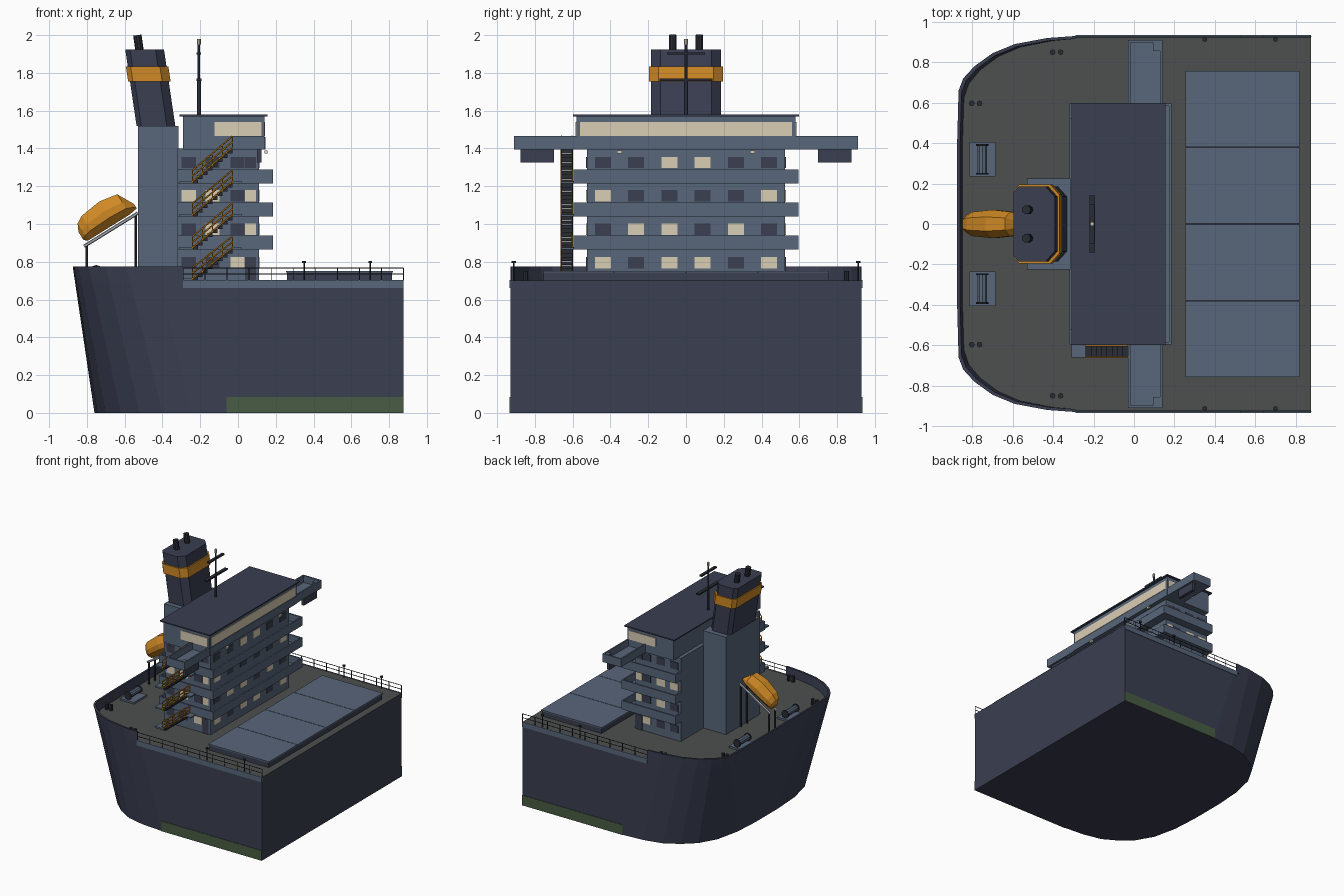
import bpy, bmesh
from mathutils import Vector, Matrix

cube = bpy.data.objects.get("Cube")
if cube:
    bpy.data.objects.remove(cube, do_unlink=True)


def material(name, r, g, b):
    m = bpy.data.materials.new(name)
    m.use_nodes = True
    m.diffuse_color = (r, g, b, 1)
    m.node_tree.nodes["Principled BSDF"].inputs["Base Color"].default_value = (r, g, b, 1)
    return m


NAVY = material("navy_paint", .042, .049, .082)
BLUE = material("blue_grey_paint", .098, .133, .195)
DECK = material("deck_grey", .072, .080, .074)
ORANGE = material("safety_orange", .62, .25, .018)
GREEN = material("waterline_green", .065, .107, .058)
CREAM = material("lit_window_cream", .70, .62, .46)
BLACK = material("dark_steel", .022, .025, .036)
PALE = material("pale_steel", .45, .47, .5)


def finish(name, bm, *mats, rule=None):
    bmesh.ops.recalc_face_normals(bm, faces=bm.faces)
    if rule:
        for f in bm.faces:
            f.material_index = rule(f)
    me = bpy.data.meshes.new(name)
    bm.to_mesh(me)
    bm.free()
    for m in mats:
        me.materials.append(m)
    ob = bpy.data.objects.new(name, me)
    bpy.context.scene.collection.objects.link(ob)
    return ob


def add_box(bm, x, y, z):
    size = (x[1] - x[0], y[1] - y[0], z[1] - z[0])
    mid = (sum(x) / 2, sum(y) / 2, sum(z) / 2)
    bmesh.ops.create_cube(bm, size=1, matrix=Matrix.Translation(mid) @ Matrix.Diagonal((*size, 1)))


def add_tube(bm, p, q, r, n=6):
    p, q = Vector(p), Vector(q)
    turn = (q - p).to_track_quat('Z', 'Y').to_matrix().to_4x4()
    bmesh.ops.create_cone(bm, cap_ends=True, segments=n, radius1=r, radius2=r, depth=(q - p).length,
                          matrix=Matrix.Translation((p + q) / 2) @ turn)


def add_loft(bm, rings):
    rows = [[bm.verts.new(p) for p in ring] for ring in rings]
    for a, b in zip(rows, rows[1:]):
        for i in range(len(a)):
            j = (i + 1) % len(a)
            bm.faces.new((a[i], a[j], b[j], b[i]))
    bm.faces.new(rows[0])
    bm.faces.new(rows[-1])


def boxes(name, mat, *items):
    bm = bmesh.new()
    for it in items:
        add_box(bm, *it)
    return finish(name, bm, mat)


def tubes(name, mat, items, n=6):
    bm = bmesh.new()
    for p, q, r in items:
        add_tube(bm, p, q, r, n)
    return finish(name, bm, mat)


# Hull: rounded stern lofted from keel outline to rail outline
DZ, RAIL, BEAM, BOW, BREAK = .70, .775, .93, .875, -.29
keel = [(-.06, .93), (-.25, .915), (-.4, .88), (-.52, .81), (-.62, .72), (-.7, .58), (-.745, .38), (-.76, .15)]
rail = [(BREAK, .93), (-.43, .92), (-.59, .89), (-.7, .845), (-.79, .78), (-.845, .72), (-.868, .66), (-.875, .4)]


def stern(z):
    t = z / RAIL
    half = [(a[0] + (b[0] - a[0]) * t, a[1] + (b[1] - a[1]) * t, z) for a, b in zip(keel, rail)]
    return half + [(x, -y, z) for x, y, z in reversed(half)]


bm = bmesh.new()
add_loft(bm, [[(BOW, BEAM, z)] + stern(z) + [(BOW, -BEAM, z)] for z in (0, DZ)])
finish("hull", bm, NAVY, DECK, rule=lambda f: int(f.normal.z > .9))

# Bulwark wall around the stern
low, top = stern(DZ - .01), stern(RAIL)
for ring in (low, top):
    ring[0], ring[-1] = (BREAK, BEAM, ring[0][2]), (BREAK, -BEAM, ring[0][2])
inset = lambda p: (p[0] * .983 if p[0] < BREAK else p[0], p[1] * .985, p[2])
bm = bmesh.new()
add_loft(bm, [(a, b, inset(b), inset(a)) for a, b in zip(low, top)])
finish("bulwark", bm, NAVY)

SIDES = (-1, 1)
span = lambda s, a, b: tuple(sorted((s * a, s * b)))
boxes("waterline_band", GREEN, *[((-.06, BOW), span(s, .928, .934), (0, .085)) for s in SIDES])
boxes("sheer_strake", BLUE, *[((BREAK, BOW), span(s, .926, .934), (.66, DZ + .003)) for s in SIDES])

# Side railings with lamp posts
items = []
for s in SIDES:
    y = s * .926
    items += [((BREAK, y, z), (BOW, y, z), .003) for z in (.735, .768)]
    items += [((BREAK + i * .1165, y, DZ), (BREAK + i * .1165, y, .768), .003) for i in range(11)]
    for x in (.35, .70):
        items += [((x, s * .912, DZ), (x, s * .912, .80), .004), ((x, s * .912, .793), (x, s * .912, .805), .012)]
tubes("side_railing", BLACK, items)

# Cargo hatch
boxes("hatch_coaming", NAVY, ((.26, .815), (-.755, .755), (DZ, .742)))
boxes("hatch_panels", BLUE, *[((.255, .82), (-.758 + i * .38, -.758 + i * .38 + .376), (.742, .752))
                              for i in range(4)])

# Accommodation block with open balconies
FRONT, BACK, HALF = .11, -.32, .525
LEVELS = (.865, 1.04, 1.215)
boxes("accommodation_block", BLUE, ((BACK, FRONT), (-HALF, HALF), (DZ, 1.40)))
for i, z in enumerate(LEVELS):
    h = (z, z + .073)
    parts = [((BACK, .185), (-.595, .595), (z, z + .012)), ((.173, .185), (-.595, .595), h)]
    for s in SIDES:
        parts += [((BACK, .185), span(s, .583, .595), h), ((BACK, BACK + .012), span(s, HALF, .595), h)]
    boxes(f"balcony_{i + 1}", BLUE, *parts)

# Wheelhouse, roof and bridge wings
boxes("wheelhouse", BLUE, ((-.29, .14), (-.58, .58), (1.395, 1.57)))
boxes("wheelhouse_roof", NAVY, ((-.31, .157), (-.598, .598), (1.57, 1.58)))
boxes("wheelhouse_windows", CREAM, ((.138, .144), (-.56, .56), (1.465, 1.54)),
      *[((-.125, .125), span(s, .578, .584), (1.465, 1.54)) for s in SIDES])
for s, side in zip(SIDES, ("right", "left")):
    h = (1.395, 1.465)
    boxes(f"bridge_wing_{side}", BLUE, ((-.03, .14), span(s, .57, .91), (1.395, 1.407)),
          ((.128, .14), span(s, .57, .91), h), ((-.03, -.018), span(s, .57, .91), h),
          ((-.03, .14), span(s, .898, .91), h), ((.095, .13), span(s, .855, .9), (1.4, 1.46)))
    boxes(f"wing_underbox_{side}", NAVY, ((.1, .125), span(s, .70, .875), (1.325, 1.395)))
boxes("wheelhouse_front_apron", BLUE, ((.1, .145), (-.58, .58), (1.395, 1.46)))
boxes("deck_lamps", CREAM, *[((.14, .155), span(s, .338, .365), (1.372, 1.388)) for s in SIDES])

# Cabin windows: L is lit, others are dark
front_rows = ("L.LL.L", ".LL.L.", "L....L", "..LL..")
side_rows = ("..L.", ".L.L", "LL.L", "....")
lit, dark = [], []
for k in range(4):
    z = (.765 + k * .177, .825 + k * .177)
    for j, c in enumerate(front_rows[k]):
        y = -.44 + j * .176
        (lit if c == "L" else dark).append(((FRONT - .002, FRONT + .004), (y - .042, y + .042), z))
    for x, c in zip((-.26, -.135, -.003, .066), side_rows[k]):
        if k == 0 and x > .05:
            z = (DZ, .825)
        for s in SIDES:
            w = .028 if x > .05 else .038
            (lit if c == "L" else dark).append(((x - w, x + w), span(s, HALF - .002, HALF + .004), z))
boxes("lit_windows", CREAM, *lit)
boxes("dark_windows_and_doors", NAVY, *dark)

# Outside stairs zigzagging up the right side
treads, landings, rails = [], [], []
floors = (DZ,) + LEVELS + (1.395,)
X0, RUN, STEPS = -.24, .21, 8
for a, b in zip(floors, floors[1:]):
    rise = (b - a) / STEPS
    for i in range(STEPS):
        x = X0 + i * RUN / STEPS
        treads.append(((x, x + .027), (-.66, -.6), (a + i * rise, a + (i + .95) * rise)))
    landings += [((-.31, X0), (-.66, -.595), (a, a + .012)), ((X0 + RUN, .02), (-.66, -.595), (b, b + .01))]
    for y in (-.66, -.603):
        for h in (.01, .04, .07):
            rails.append(((X0, y, a + h), (X0 + RUN, y, b + h), .0045))
        for i in range(5):
            x, z = X0 + i * RUN / 4, a + (b - a) * i / 4
            rails.append(((x, y, z), (x, y, z + .07), .0035))
boxes("stair_treads", BLACK, *treads)
boxes("stair_landings", BLUE, *landings)
tubes("stair_handrails", ORANGE, rails)

# Engine casing and raked funnel
boxes("engine_casing", BLUE, ((-.53, BACK + .005), (-.225, .225), (DZ, 1.52)))


def funnel_ring(z, grow=0):
    shift = -.06 * (z - 1.52) / .405
    x0, x1, y = -.537 + shift - grow, -.332 + shift + grow, .185 + grow
    half = [(x0, y - .03), (x0 + .025, y), (x1 - .045, y), (x1, y - .05)]
    return [(px, py, z) for px, py in half] + [(px, -py, z) for px, py in reversed(half)]


for name, mat, z0, z1, grow in (("funnel", NAVY, 1.52, 1.925, 0), ("funnel_band", ORANGE, 1.755, 1.835, .01)):
    bm = bmesh.new()
    add_loft(bm, [funnel_ring(z0, grow), funnel_ring(z1, grow)])
    finish(name, bm, mat)
tubes("exhaust_pipes", BLACK, [((-.52, s * .07, 1.91), (-.533, s * .07, 2.0), .022) for s in SIDES], 10)

# Mast
M = -.207
tubes("mast", NAVY, [((M, 0, 1.58), (M, 0, 1.77), .011), ((M, 0, 1.77), (M, 0, 1.955), .007)], 8)
boxes("mast_crossbars", BLACK, ((M - .014, M + .014), (-.14, .14), (1.757, 1.769)),
      ((M - .012, M + .012), (-.1, .1), (1.897, 1.909)))
tubes("mast_lamp", CREAM, [((M, 0, 1.95), (M, 0, 1.98), .01)], 8)

# Free-fall lifeboat on its launching ramp
along, up, base = Vector((.848, 0, .53)), Vector((-.53, 0, .848)), Vector((-.81, 0, .902))
bm = bmesh.new()
sections = ((0, .015, .065, .025), (.02, 0, .106, .045), (.06, 0, .129, .06),
            (.18, 0, .144, .07), (.28, 0, .126, .06), (.328, .008, .035, .02))
rings = []
for u, v0, v1, w in sections:
    h = v1 - v0
    half = [(.4 * w, v0), (w, v0 + .3 * h), (w, v0 + .6 * h), (.5 * w, v1)]
    outline = half + [(-y, v) for y, v in reversed(half)]
    rings.append([base + along * u + up * v + Vector((0, y, 0)) for y, v in outline])
add_loft(bm, rings)
finish("lifeboat", bm, ORANGE)
tubes("launch_ramp", PALE, [((-.815, s * .04, .882), (-.53, s * .04, 1.058), .009) for s in SIDES])
tubes("ramp_posts", BLACK, [((x, s * .04, DZ), (x, s * .04, z), .008)
                            for s in SIDES for x, z in ((-.8, .89), (-.542, 1.05))])

# Mooring winches and bollards
boxes("winch_bases", BLUE, *[((-.815, -.685), span(s, .235, .405), (DZ, .715)) for s in SIDES])
tubes("winch_drums", BLUE, [((-.75, s * .25, .75), (-.75, s * .39, .75), .025) for s in SIDES], 10)
tubes("winch_flanges", BLACK, [((-.75, s * y, .75), (-.75, s * (y + .008), .75), .033)
                               for s in SIDES for y in (.245, .387)], 10)
tubes("bollards", BLACK, [((x, s * y, DZ), (x, s * y, .75), .014) for s in SIDES
                          for x, y in ((-.803, .597), (-.764, .597), (-.403, .85), (-.363, .85))], 8)
